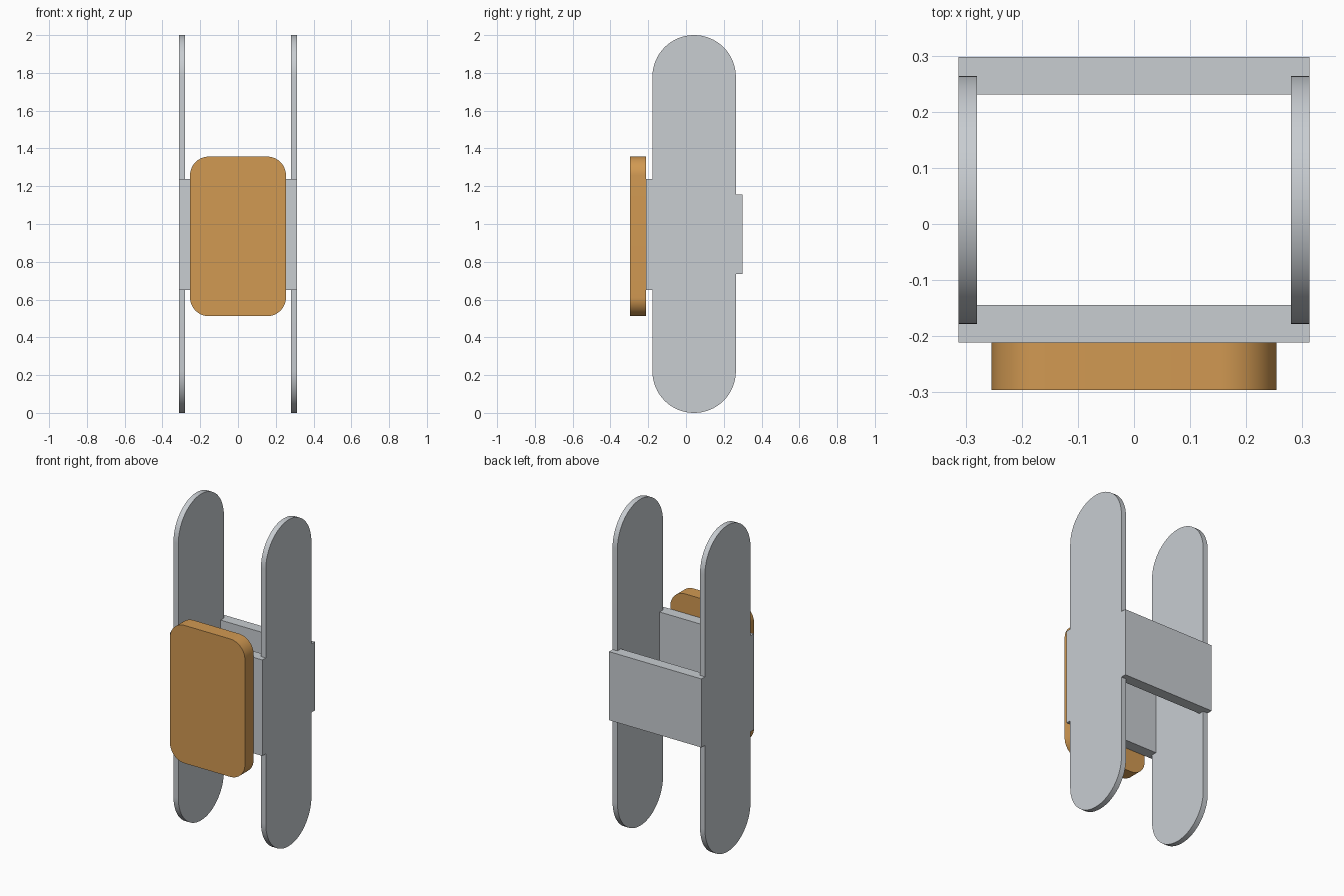
import bpy
import bmesh
from math import cos, sin, pi

cube = bpy.data.objects.get("Cube")
if cube:
    bpy.data.objects.remove(cube, do_unlink=True)


def material(name, rgb):
    mat = bpy.data.materials.new(name)
    mat.use_nodes = True
    color = (*rgb, 1)
    mat.diffuse_color = color
    mat.node_tree.nodes["Principled BSDF"].inputs["Base Color"].default_value = color
    return mat


steel = material("light_steel", (0.58, 0.61, 0.64))
tan = material("tan_leather", (0.64, 0.32, 0.085))


def rounded_rect(u0, u1, v0, v1, radius, steps=16):
    """Outline points of a rectangle with arc corners."""
    points = []
    corners = [(u1, v1), (u0, v1), (u0, v0), (u1, v0)]
    signs = [(-1, -1), (1, -1), (1, 1), (-1, 1)]
    for q, ((u, v), (su, sv)) in enumerate(zip(corners, signs)):
        for i in range(steps + 1):
            a = (q + i / steps) * pi / 2
            points.append((u + su * radius + radius * cos(a),
                           v + sv * radius + radius * sin(a)))
    return points


def extruded(name, start, depth, mat):
    """Extrude an outline of 3D points along a depth vector."""
    bm = bmesh.new()
    face = bm.faces.new([bm.verts.new(p) for p in start])
    result = bmesh.ops.extrude_face_region(bm, geom=[face], use_keep_orig=True)
    moved = [g for g in result["geom"] if isinstance(g, bmesh.types.BMVert)]
    bmesh.ops.translate(bm, verts=moved, vec=depth)
    bmesh.ops.remove_doubles(bm, verts=bm.verts, dist=0.0001)
    bmesh.ops.recalc_face_normals(bm, faces=bm.faces)
    mesh = bpy.data.meshes.new(name)
    bm.to_mesh(mesh)
    bm.free()
    mesh.materials.append(mat)
    obj = bpy.data.objects.new(name, mesh)
    bpy.context.collection.objects.link(obj)
    bpy.ops.object.select_all(action="DESELECT")
    obj.select_set(True)
    bpy.context.view_layer.objects.active = obj
    bpy.ops.object.shade_smooth_by_angle()
    return obj


def box(name, x, y, z, mat):
    bpy.ops.mesh.primitive_cube_add(size=1, location=[sum(r) / 2 for r in (x, y, z)])
    obj = bpy.context.object
    obj.name = name
    obj.scale = [r[1] - r[0] for r in (x, y, z)]
    obj.data.materials.append(mat)


# Round-ended side plates
side = rounded_rect(-0.178, 0.264, 0, 2, 0.2205)
for name, x in (("left_side_plate", 0.28), ("right_side_plate", -0.313)):
    extruded(name, [(x, y, z) for y, z in side], (0.033, 0, 0), steel)

# Cross bars joining the plates
box("front_cross_bar", (-0.313, 0.313), (-0.211, -0.144), (0.65, 1.238), steel)
box("back_cross_bar", (-0.313, 0.313), (0.231, 0.298), (0.735, 1.155), steel)

# Padded front panel
pad = rounded_rect(-0.254, 0.254, 0.512, 1.357, 0.1)
extruded("front_pad", [(x, -0.296, z) for x, z in pad], (0, 0.085, 0), tan)
